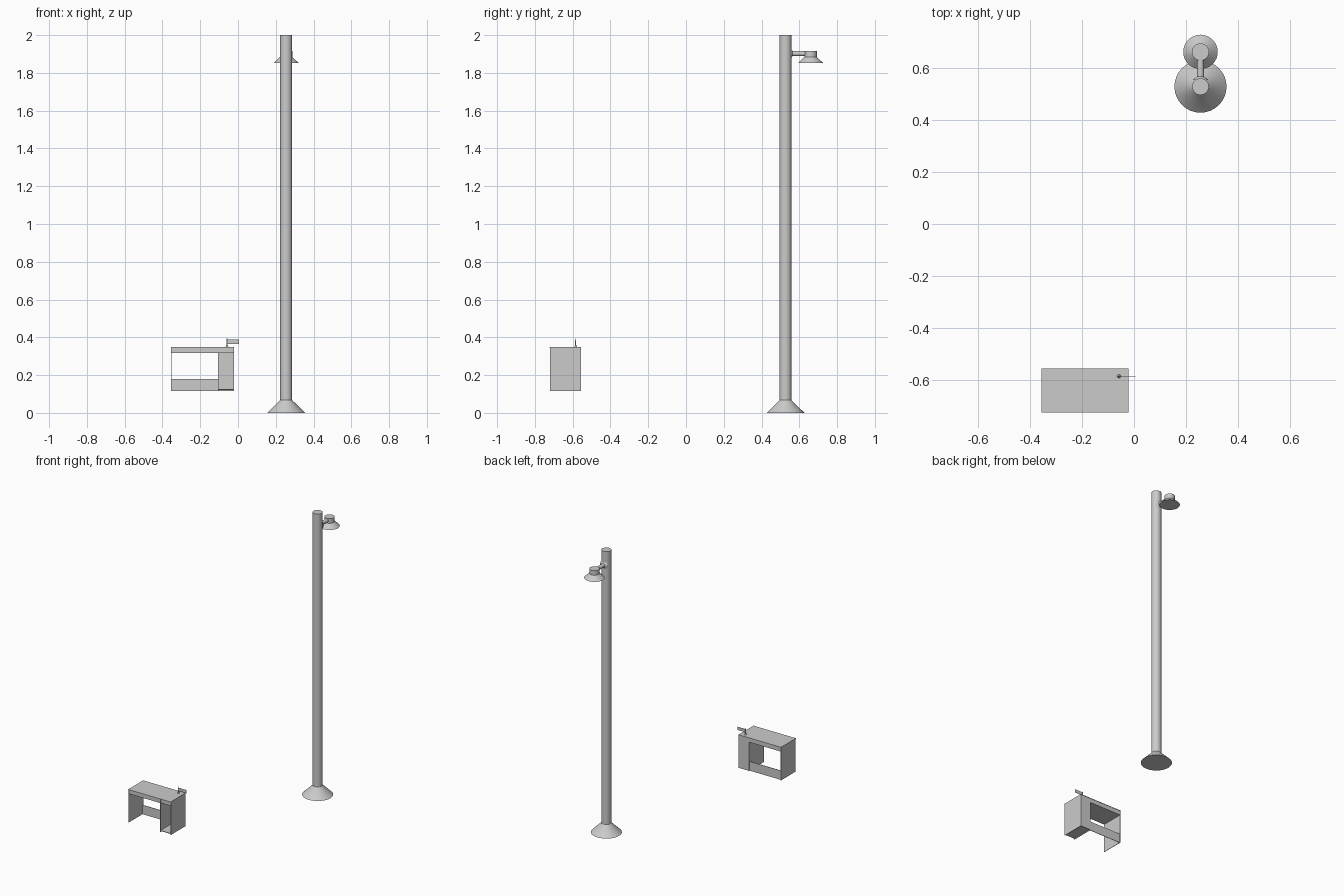
import bpy, bmesh, math

if "Cube" in bpy.data.objects:
    bpy.data.objects.remove(bpy.data.objects["Cube"])


def box(name, x0, x1, y0, y1, z0, z1):
    """Axis-aligned board given by its limits."""
    bm = bmesh.new()
    bmesh.ops.create_cube(bm, size=1)
    for v in bm.verts:
        v.co = ((x0 + x1) / 2 + v.co.x * (x1 - x0),
                (y0 + y1) / 2 + v.co.y * (y1 - y0),
                (z0 + z1) / 2 + v.co.z * (z1 - z0))
    me = bpy.data.meshes.new(name)
    bm.to_mesh(me)
    bm.free()
    ob = bpy.data.objects.new(name, me)
    bpy.context.collection.objects.link(ob)
    return ob


def lathe(name, profile, loc, rot=(0, 0, 0), sides=32):
    """Closed round part from (radius, height) rings."""
    bm = bmesh.new()
    rings = [[bm.verts.new((r * math.cos(2 * math.pi * i / sides),
                            r * math.sin(2 * math.pi * i / sides), h))
              for i in range(sides)] for r, h in profile]
    for a, b in zip(rings, rings[1:]):
        for i in range(sides):
            j = (i + 1) % sides
            bm.faces.new((a[i], a[j], b[j], b[i]))
    bm.faces.new(rings[0][::-1])
    bm.faces.new(rings[-1])
    me = bpy.data.meshes.new(name)
    bm.to_mesh(me)
    bm.free()
    ob = bpy.data.objects.new(name, me)
    ob.location, ob.rotation_euler = loc, rot
    bpy.context.collection.objects.link(ob)
    bpy.ops.object.select_all(action='DESELECT')
    ob.select_set(True)
    bpy.context.view_layer.objects.active = ob
    bpy.ops.object.shade_smooth_by_angle(angle=math.radians(30))
    return ob


# Street lamp: flared foot with pole, side arm, hanging shade
PX, PY, LY, AZ = 0.255, 0.527, 0.66, 1.902
lathe("lamp_post", [(0.1, 0), (0.034, 0.065), (0.032, 0.068), (0.032, 2.0)], (PX, PY, 0))
lathe("lamp_arm", [(0.03, 0.026), (0.013, 0.038), (0.013, LY - PY)],
      (PX, PY, AZ), (-math.pi / 2, 0, 0), 24)
lathe("lamp_shade", [(0.066, 1.852), (0.033, 1.884), (0.033, 1.917)], (PX, LY, 0))

# Desk limits and board thickness
X0, XM, X1 = -0.355, -0.105, -0.022
Y0, Y1 = -0.72, -0.557
Z0, Z1 = 0.115, 0.35
T = 0.003

# Upright side boards
for name, x in (("left_side", X0), ("cabinet_left_side", XM), ("right_side", X1 - T)):
    box(name, x, x + T, Y0, Y1, Z0, Z1 - T)

# Table top and shallow drawer below it
box("desk_top", X0, X1, Y0 - 0.003, Y1 + 0.002, Z1 - T, Z1)
box("desk_drawer", X0 + T, XM, Y0 + 0.002, Y1, 0.318, Z1 - T)

# Low rear panel
box("rear_panel", X0 + T, XM, Y1 - 0.008, Y1 - 0.005, Z0, 0.18)

# Open-fronted cabinet: back and bottom board
box("cabinet_back", XM + T, X1 - T, Y1 - T, Y1, Z0, Z1 - T)
box("cabinet_bottom", XM + T, X1 - T, Y0, Y1 - T, 0.122, 0.126)
box("cabinet_top_rail", XM + T, X1 - T, Y0 + 0.002, Y1 - T, 0.32, Z1 - T)

# Little flag on the desk
FX, FY = -0.058, -0.584
lathe("flag_pole", [(0.007, 0), (0.003, 0.008), (0.002, 0.045)], (FX, FY, Z1), sides=12)
box("flag", FX, 0.005, FY - 0.001, FY + 0.001, 0.366, 0.388)
